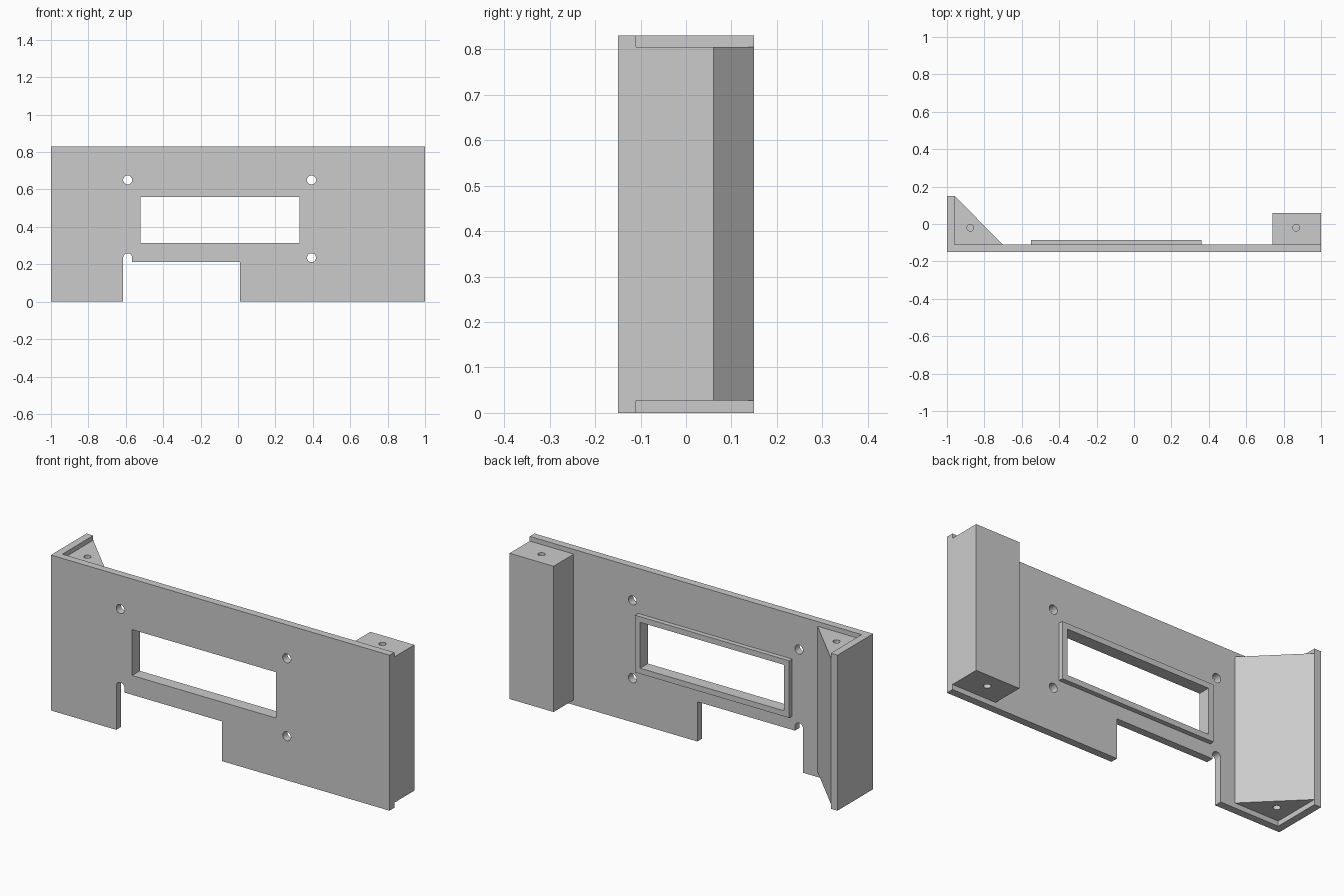
import bpy
import bmesh
from mathutils import Matrix

cube = bpy.data.objects.get("Cube")
if cube:
    bpy.data.objects.remove(cube, do_unlink=True)

grey = bpy.data.materials.new("plain grey")
grey.use_nodes = True
colour = (0.6, 0.6, 0.6, 1)
grey.diffuse_color = colour
grey.node_tree.nodes["Principled BSDF"].inputs["Base Color"].default_value = colour

HEIGHT = 0.83
FRONT, BACK = -0.15, -0.11      # panel faces
LOW, HIGH = 0.027, 0.805        # mounting post ends
OPENING = (-0.52, 0.33, 0.315, 0.56)


def make_object(name, bm):
    bmesh.ops.recalc_face_normals(bm, faces=bm.faces)
    mesh = bpy.data.meshes.new(name)
    bm.to_mesh(mesh)
    bm.free()
    mesh.materials.append(grey)
    obj = bpy.data.objects.new(name, mesh)
    bpy.context.collection.objects.link(obj)
    return obj


def prism(name, outline, z0, z1):
    """Extrude a plan outline upwards."""
    bm = bmesh.new()
    face = bm.faces.new([bm.verts.new((x, y, z0)) for x, y in outline])
    top = bmesh.ops.extrude_face_region(bm, geom=[face])["geom"]
    verts = [v for v in top if isinstance(v, bmesh.types.BMVert)]
    bmesh.ops.translate(bm, verts=verts, vec=(0, 0, z1 - z0))
    return make_object(name, bm)


def box(name, x0, x1, y0, y1, z0, z1):
    return prism(name, [(x0, y0), (x1, y0), (x1, y1), (x0, y1)], z0, z1)


def cylinder(name, centre, radius, depth, along_y=False):
    bm = bmesh.new()
    turn = Matrix.Rotation(1.5707963, 4, "X") if along_y else Matrix()
    bmesh.ops.create_cone(bm, cap_ends=True, segments=32, radius1=radius,
                          radius2=radius, depth=depth,
                          matrix=Matrix.Translation(centre) @ turn)
    return make_object(name, bm)


def cut(target, cutters):
    """Subtract each cutter, then discard it."""
    for cutter in cutters:
        cutter.hide_render = True
        mod = target.modifiers.new("cut", "BOOLEAN")
        mod.operation = "DIFFERENCE"
        mod.solver = "EXACT"
        mod.object = cutter
        bpy.context.view_layer.objects.active = target
        bpy.ops.object.modifier_apply(modifier=mod.name)
        bpy.data.objects.remove(cutter, do_unlink=True)


def opening_cutter():
    x0, x1, z0, z1 = OPENING
    return box("opening_cutter", x0, x1, -0.3, 0.1, z0, z1)


# Front panel with the side wall at one end
panel = prism("front_panel_and_side_wall",
              [(-1, FRONT), (1, FRONT), (1, BACK), (-0.96, BACK),
               (-0.96, 0.15), (-1, 0.15)], 0, HEIGHT)
cutters = [opening_cutter(),
           box("notch_cutter", -0.614, 0.01, -0.3, 0, -0.1, 0.212),
           box("slot_cutter", -0.614, -0.566, -0.3, 0, 0.1, 0.235)]
for x in (-0.59, 0.393):
    for z in (0.235, 0.651):
        cutters.append(cylinder("screw_cutter", (x, -0.13, z), 0.024, 0.2, True))
cut(panel, cutters)

# Raised rim behind the opening
x0, x1, z0, z1 = OPENING
m = 0.03
rim = box("opening_rim", x0 - m, x1 + m, BACK, -0.085, z0 - m, z1 + m)
cut(rim, [opening_cutter()])

# Square post and triangular corner post, with blind screw holes at both ends
square_post = box("square_post", 0.74, 1, BACK, 0.06, LOW, HIGH)
corner_post = prism("corner_post",
                    [(-0.96, BACK), (-0.70, BACK), (-0.96, 0.15)], LOW, HIGH)
for post, x in ((square_post, 0.867), (corner_post, -0.875)):
    cut(post, [cylinder("pilot_cutter", (x, -0.02, z), 0.018, 0.3)
               for z in (LOW, HIGH)])
